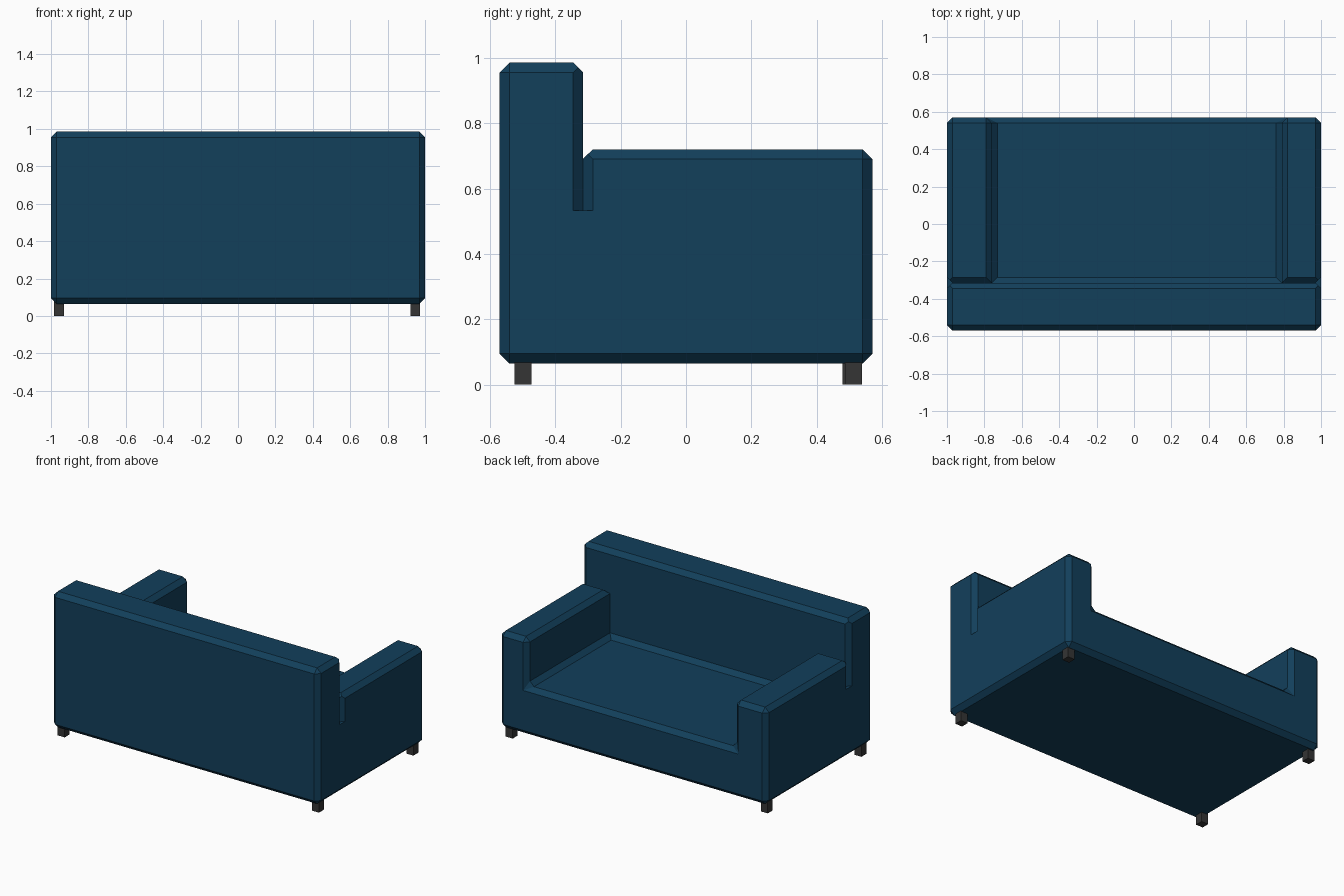
import bpy, bmesh

if "Cube" in bpy.data.objects:
    bpy.data.objects.remove(bpy.data.objects["Cube"])

BEV = 0.03
X, Y0, YM, Y1 = 1.0, -0.57, -0.315, 0.57       # half width, rear, backrest front, seat front
BOT, SEAT, ARM, TOP = 0.065, 0.395, 0.72, 0.985
LI, RI = -0.76, 0.79                           # inner faces of the arms


def material(name, col):
    m = bpy.data.materials.new(name)
    m.diffuse_color = (*col, 1)
    m.use_nodes = True
    m.node_tree.nodes["Principled BSDF"].inputs["Base Color"].default_value = m.diffuse_color
    return m


def finish(name, bm, mat=None):
    bmesh.ops.recalc_face_normals(bm, faces=bm.faces)
    me = bpy.data.meshes.new(name)
    bm.to_mesh(me)
    bm.free()
    ob = bpy.data.objects.new(name, me)
    bpy.context.collection.objects.link(ob)
    if mat:
        me.materials.append(mat)
    return ob


def prism(name, section, offset, mat=None):
    """Extrude a closed loop of 3D points by an offset."""
    bm = bmesh.new()
    face = bm.faces.new([bm.verts.new(p) for p in section])
    new = bmesh.ops.extrude_face_region(bm, geom=[face], use_keep_orig=True)["geom"]
    bmesh.ops.translate(bm, vec=offset, verts=[v for v in new if isinstance(v, bmesh.types.BMVert)])
    return finish(name, bm, mat)


blue = material("blue_fabric", (0.006, 0.05, 0.105))
dark = material("dark_leg", (0.035, 0.035, 0.035))

# Sofa body: U-shaped front section run back to the backrest
bm = bmesh.new()
U = [(-X, BOT), (X, BOT), (X, ARM), (RI, ARM), (RI, SEAT), (LI, SEAT), (LI, ARM), (-X, ARM)]
F = [bm.verts.new((x, Y1, z)) for x, z in U]
M = [bm.verts.new((x, YM, z)) for x, z in U]
T = [bm.verts.new((x, YM, TOP)) for x in (X, -X)]
B = [bm.verts.new((x, Y0, z)) for x, z in ((-X, BOT), (X, BOT), (X, TOP), (-X, TOP))]
for loop in [F, B,
             *[[F[i], F[(i + 1) % 8], M[(i + 1) % 8], M[i]] for i in range(8)],
             [M[0], M[1], B[1], B[0]],
             [M[1], M[2], T[0], B[2], B[1]],
             [M[0], M[7], T[1], B[3], B[0]],
             [T[0], T[1], B[3], B[2]],
             [T[0], M[2], M[3], M[4], M[5], M[6], M[7], T[1]]]:
    bm.faces.new(loop)
bmesh.ops.recalc_face_normals(bm, faces=bm.faces)

# Chamfer every real edge except the seams between arms and backrest
seam = {M[2], M[3], M[6], M[7], *T}
skip = [{M[3], M[4]}, {M[5], M[6]}]
edges = [e for e in bm.edges if e.calc_face_angle() > 0.1
         and set(e.verts) not in skip
         and (set(e.verts) == set(T) or not set(e.verts) <= seam)]
bmesh.ops.bevel(bm, geom=edges, offset=BEV, offset_type='OFFSET', segments=1,
                profile=0.5, affect='EDGES', clamp_overlap=False)
body = finish("sofa_body", bm, blue)

# Seam grooves: vertical notch on each side, chamfer along the rear top of each arm
cutters = []
for s, inner in ((-1, LI + 0.06), (1, RI - 0.06)):
    cutters.append(prism("notch_cutter",
                         [(s * X - BEV, YM, 0.533), (s * X, YM - BEV, 0.533),
                          (s * X + BEV, YM, 0.533), (s * X, YM + BEV, 0.533)], (0, 0, 0.6)))
    y = YM - 0.0005
    cutters.append(prism("arm_chamfer_cutter",
                         [(s * 1.1, y, ARM - BEV), (s * 1.1, YM + BEV + 0.01, ARM + 0.01),
                          (s * 1.1, y, ARM + 0.01)], (inner - s * 1.1, 0, 0)))
for c in cutters:
    c.hide_render = True
    c.hide_set(True)
    mod = body.modifiers.new("groove", 'BOOLEAN')
    mod.operation = 'DIFFERENCE'
    mod.solver = 'EXACT'
    mod.object = c

# Four short square legs
for name, x, y in (("rear_leg_left", -0.957, -0.498), ("rear_leg_right", 0.947, -0.498),
                   ("front_leg_left", -0.957, 0.504), ("front_leg_right", 0.947, 0.512)):
    r = 0.026
    prism(name, [(x - r, y - r, 0), (x + r, y - r, 0), (x + r, y + r, 0), (x - r, y + r, 0)],
          (0, 0, 0.08), dark)
